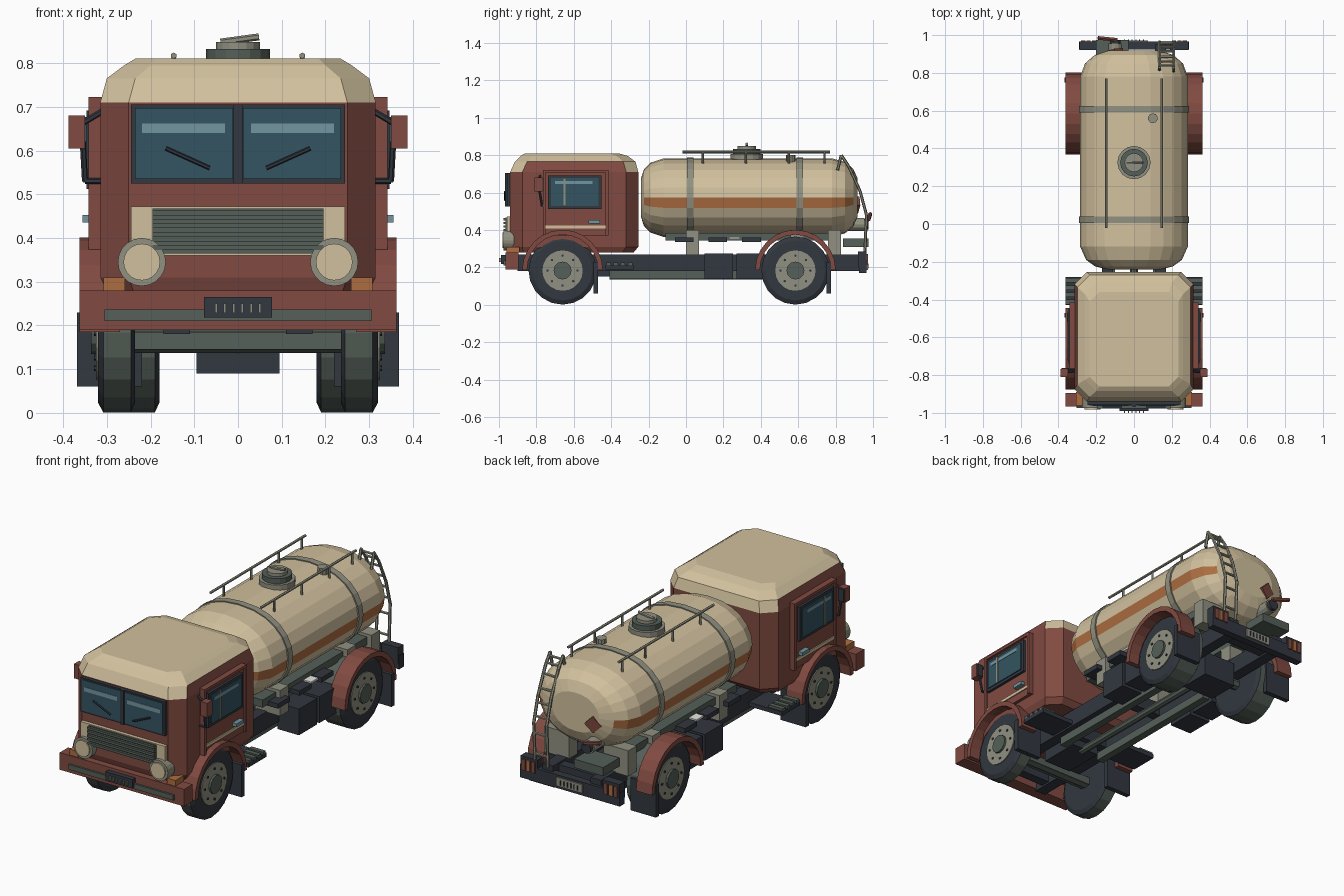
import bpy, bmesh
from math import sin, cos, pi, copysign
from mathutils import Matrix, Vector

cube = bpy.data.objects.get("Cube")
if cube:
    bpy.data.objects.remove(cube, do_unlink=True)


def material(name, *colour):
    mat = bpy.data.materials.new(name)
    mat.use_nodes = True
    mat.diffuse_color = (*colour, 1)
    shader = mat.node_tree.nodes["Principled BSDF"]
    shader.inputs["Base Color"].default_value = (*colour, 1)
    shader.inputs["Roughness"].default_value = .8
    return mat


red = material("brick red", .22, .07, .054)
cream = material("cream", .64, .53, .34)
dark = material("dark slate", .032, .038, .05)
green = material("grey green", .09, .115, .098)
grey = material("warm grey", .28, .28, .22)
glass = material("blue glass", .034, .09, .12)
shine = material("pale blue", .17, .3, .35)
orange = material("orange", .42, .155, .053)
white = material("off white", .8, .8, .77)


# Helpers: finish a mesh, boxes, rods and lofts
def finish(name, bm, mats, both=False, paint=None):
    bmesh.ops.recalc_face_normals(bm, faces=bm.faces)
    bm.normal_update()
    if paint:
        for face in bm.faces:
            face.material_index = int(paint(face.calc_center_median(), face.normal))
    mesh = bpy.data.meshes.new(name)
    bm.to_mesh(mesh)
    bm.free()
    for mat in mats:
        mesh.materials.append(mat)
    obj = bpy.data.objects.new(name, mesh)
    bpy.context.collection.objects.link(obj)
    if both:
        obj.modifiers.new("Mirror", "MIRROR")
    return obj


def box(name, mat, x, y, z, both=False):
    bm = bmesh.new()
    low, high = Vector((x[0], y[0], z[0])), Vector((x[1], y[1], z[1]))
    place = Matrix.Translation((low + high) / 2) @ Matrix.Diagonal((*(high - low), 1))
    bmesh.ops.create_cube(bm, size=1, matrix=place)
    return finish(name, bm, [mat], both)


def rod(name, mat, points, radius, both=False, sides=6):
    bm = bmesh.new()
    for a, b in zip(points, points[1:]):
        a, b = Vector(a), Vector(b)
        turn = (b - a).to_track_quat("Z", "Y").to_matrix().to_4x4()
        bmesh.ops.create_cone(bm, cap_ends=True, segments=sides, radius1=radius, radius2=radius,
                              depth=(b - a).length, matrix=Matrix.Translation((a + b) / 2) @ turn)
    return finish(name, bm, [mat], both)


def loft(name, mats, rings, both=False, paint=None):
    bm = bmesh.new()
    rows = [[bm.verts.new(p) for p in ring] for ring in rings]
    count = len(rows[0])
    for a, b in zip(rows, rows[1:]):
        for i in range(count):
            j = (i + 1) % count
            bm.faces.new((a[i], a[j], b[j], b[i]))
    bm.faces.new(rows[0])
    bm.faces.new(rows[-1])
    return finish(name, bm, mats, both, paint)


# Cab shell with a cream roof
def cab_ring(z, half, front, back, cut):
    side = [(half - cut, front), (half, front + cut), (half, back - cut), (half - cut, back)]
    return [(x, y, z) for x, y in side] + [(-x, y, z) for x, y in reversed(side)]


def roof_paint(c, n):
    return c.z > .765 or (c.z > .71 and abs(n.y) > .3)


loft("cab", [red, cream],
     [cab_ring(.28, .30, -.93, -.28, .06), cab_ring(.31, .315, -.94, -.255, .065),
      cab_ring(.71, .315, -.94, -.255, .065), cab_ring(.765, .3, -.915, -.27, .065),
      cab_ring(.795, .26, -.885, -.31, .06), cab_ring(.81, .235, -.86, -.36, .05)], paint=roof_paint)

# Windscreen, panes, reflections and wipers
box("windscreen_frame", dark, (-.245, .245), (-.958, -.92), (.525, .705))
box("windscreen_pane", glass, (.012, .235), (-.962, -.95), (.535, .697), True)
box("windscreen_reflection", shine, (.03, .22), (-.964, -.96), (.64, .662), True)
box("windscreen_divider", dark, (-.01, .01), (-.967, -.95), (.525, .705))
rod("wiper", dark, [(.165, -.968, .605), (.065, -.968, .56)], .005, True)

# Grille and lamps
box("grille_panel", cream, (-.245, .245), (-.958, -.92), (.36, .472))
box("grille", green, (-.195, .195), (-.965, -.93), (.365, .467))
for i in range(5):
    z = .372 + i * .02
    box("grille_slat", green, (-.195, .195), (-.977, -.96), (z, z + .012))
rod("headlight_ring", grey, [(.22, -.92, .345), (.22, -.975, .345)], .055, True, 20)
rod("headlight_lens", cream, [(.22, -.95, .345), (.22, -.982, .345)], .042, True, 20)
box("indicator", orange, (.258, .308), (-.96, -.89), (.28, .31), True)

# Front bumper and plate
box("front_bumper", red, (-.362, .362), (-.965, -.895), (.19, .28))
box("bumper_strip", green, (-.305, .305), (-.975, -.95), (.21, .237))
box("front_plate", dark, (-.078, .078), (-.99, -.95), (.218, .265))
for i in range(6):
    x = (i - 2.5) * .02
    box("front_plate_bar", grey, (x - .003, x + .003), (-1, -.985), (.228, .25))

# Doors, side windows, handles and mirrors
box("door", red, (.3, .332), (-.76, -.42), (.37, .72), True)
for y in (-.765, -.43):
    box("door_edge", red, (.3, .342), (y, y + .015), (.37, .72), True)
box("door_top_edge", red, (.3, .342), (-.765, -.415), (.708, .722), True)
box("door_window_frame", dark, (.32, .346), (-.738, -.452), (.512, .692), True)
box("door_window", glass, (.33, .351), (-.722, -.468), (.527, .677), True)
box("door_window_reflection", shine, (.34, .353), (-.7, -.5), (.645, .662), True)
box("door_window_bar", grey, (.34, .355), (-.655, -.645), (.527, .677), True)
box("door_handle", shine, (.33, .356), (-.52, -.46), (.435, .453), True)
box("door_trim", cream, (.32, .338), (-.755, -.425), (.408, .424), True)
box("mirror", red, (.35, .388), (-.81, -.768), (.605, .68), True)
box("mirror_glass", dark, (.352, .384), (-.77, -.762), (.61, .675), True)
rod("mirror_arm", dark, [(.31, -.78, .69), (.36, -.785, .66)], .007, True)
rod("mirror_stay", dark, [(.355, -.785, .62), (.35, -.77, .53), (.31, -.77, .53)], .007, True)


# Wheels with hubs and bolts, arches and mudflaps
def circle(x, y, radius, sides=20):
    return [(x, y + radius * cos(t * 2 * pi / sides), .183 + radius * sin(t * 2 * pi / sides))
            for t in range(sides)]


def tread(c, n):
    return abs(n.x) < .5


for label, y, inner in (("front", -.66, .235), ("rear", .585, .18)):
    loft(label + "_tyre", [dark, green],
         [circle(inner, y, .16), circle(inner + .01, y, .182), circle(.308, y, .182), circle(.32, y, .16)],
         True, tread)
    rod(label + "_hub", grey, [(.25, y, .183), (.325, y, .183)], .108, True, 20)
    rod(label + "_hub_cap", green, [(.3, y, .183), (.336, y, .183)], .048, True, 12)
    for _, by, bz in circle(0, y, .08, 8):
        rod(label + "_bolt", dark, [(.31, by, bz), (.329, by, bz)], .007, True)
    arch = []
    for i in range(13):
        t = pi * i / 12
        arch.append([(x, y + r * cos(t), .185 + r * sin(t))
                     for x, r in ((.27, .19), (.363, .19), (.363, .216), (.27, .216))])
    loft(label + "_arch", [red], arch, True)
    flap = y + .165
    box(label + "_mudflap", dark, (.22, .368), (flap, flap + .025), (.06, .23), True)
    rod(label + "_axle", green, [(-.25, y, .165), (.25, y, .165)], .028, sides=8)

# Chassis and running gear
box("chassis_rail", dark, (.11, .17), (-.9, .95), (.18, .27), True)
for y in (-.85, -.4, .02, .45, .85):
    box("cross_member", dark, (-.12, .12), (y, y + .05), (.19, .26))
box("front_axle_beam", green, (-.235, .235), (-.69, -.63), (.145, .185))
box("differential", dark, (-.095, .095), (.5, .67), (.09, .22))
rod("drive_shaft", green, [(0, -.41, .155), (0, .55, .155)], .02, sides=8)
box("gearbox", dark, (-.08, .08), (-.6, -.38), (.15, .27))
box("side_beam", green, (.1, .14), (-.41, .42), (.137, .18), True)
for y in (.1, .27):
    box("side_locker", dark, (.16, .285), (y, y + .15), (.137, .275), True)
box("step", dark, (.17, .362), (-.43, -.28), (.19, .212), True)
for i in range(4):
    y = -.425 + i * .038
    box("step_slat", green, (.28, .362), (y, y + .024), (.21, .225), True)

# Tank cradle and side walkways
box("cradle", green, (.1, .22), (-.11, .79), (.345, .385), True)
for y in (0, .56, .76):
    box("saddle", grey, (.1, .245), (y, y + .07), (.265, .4), True)
for y in (-.06, .12, .3):
    box("walkway_pad", dark, (.2, .275), (y, y + .1), (.335, .36), True)
box("walkway_plate", white, (.215, .265), (.23, .29), (.352, .362), True)


# Tank with stripe, bands and fittings
def tank_ring(y, scale):
    ring = []
    for i in range(24):
        c, s = cos(pi * i / 12), sin(pi * i / 12)
        ring.append((copysign(abs(c) ** .88, c) * .285 * scale, y, .573 + .21 * s * scale))
    return ring


def stripe(c, n):
    return abs(n.y) < .9 and .515 < c.z < .572 and abs(c.x) > .13 and abs(n.x) > abs(n.z)


loft("tank", [cream, orange],
     [tank_ring(y, f) for y, f in ((-.24, .5), (-.225, .72), (-.19, .89), (-.12, 1), (.78, 1),
                                   (.85, .91), (.895, .73), (.918, .48))], paint=stripe)
for y in (.005, .59):
    loft("tank_band", [grey], [tank_ring(y, 1.025), tank_ring(y + .036, 1.025)])
for z, r, mat in ((.805, .088, grey), (.832, .073, green), (.848, .05, grey)):
    rod("hatch", mat, [(0, .325, .75), (0, .325, z)], r, sides=16)
rod("hatch_handle", grey, [(-.04, .325, .848), (.048, .325, .86)], .008)
rod("vent", grey, [(.1, .56, .74), (.1, .56, .8)], .026, sides=10)
rod("top_rail", grey, [(.147, -.02, .817), (.147, .77, .817)], .007, True)
for y in (.09, .32, .55, .74):
    rod("top_rail_post", grey, [(.147, y, .73), (.147, y, .817)], .006, True)

# Ladder
path = [(.81, .72), (.83, .8), (.87, .74), (.93, .61), (.965, .48), (.955, .26)]
for x in (.135, .21):
    rod("ladder_rail", grey, [(x, y, z) for y, z in path], .008)
for (y, z), (v, w) in zip(path[1:], path[2:]):
    for t in (.25, .75):
        p = (y + (v - y) * t, z + (w - z) * t)
        rod("ladder_rung", grey, [(.135, *p), (.21, *p)], .007)

# Outlet valve and warning diamond
box("valve_block", green, (-.2, -.03), (.84, .975), (.31, .355))
rod("outlet_pipe", grey, [(-.1, .8, .43), (-.1, .955, .43)], .035, sides=12)
rod("outlet_cap", dark, [(-.1, .95, .43), (-.1, .975, .43)], .028, sides=12)
rod("valve_handle", red, [(-.09, .975, .455), (-.19, .985, .485)], .011)
rod("warning_diamond", red, [(-.1, .902, .535), (-.104, .924, .533)], .045, sides=4)

# Rear bumper, lamps and plate
box("rear_bumper", dark, (-.29, .29), (.925, .965), (.17, .24))
box("rear_lamp_box", dark, (.19, .288), (.92, .965), (.2, .285), True)
for x, mat in ((.2, red), (.23, orange), (.258, red)):
    box("rear_lamp", mat, (x, x + .022), (.96, .972), (.215, .272), True)
box("rear_plate", grey, (-.075, .075), (.96, .972), (.185, .23))
for i in range(6):
    x = (i - 2.5) * .02
    box("rear_plate_bar", dark, (x - .003, x + .003), (.97, .976), (.195, .22))
